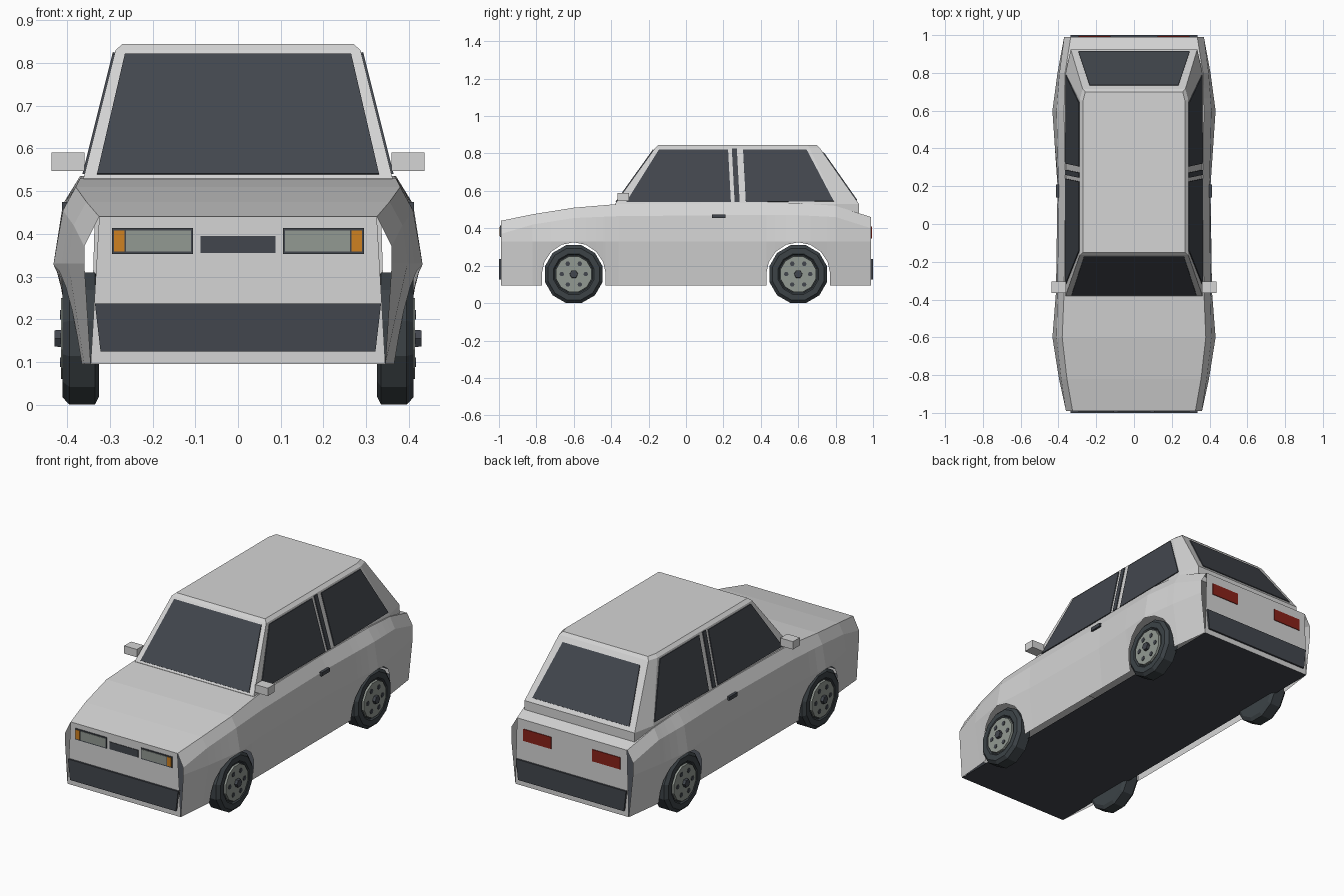
import bpy, bmesh, math
from mathutils import Vector

if "Cube" in bpy.data.objects:
    bpy.data.objects.remove(bpy.data.objects["Cube"])


def material(name, rgb):
    m = bpy.data.materials.new(name)
    m.use_nodes = True
    m.diffuse_color = (*rgb, 1)
    bsdf = m.node_tree.nodes["Principled BSDF"]
    bsdf.inputs["Base Color"].default_value = (*rgb, 1)
    bsdf.inputs["Roughness"].default_value = 0.6
    return m


PAINT = material("light grey paint", (0.66, 0.66, 0.66))
DARK = material("dark glass and trim", (0.055, 0.062, 0.075))
RUBBER = material("tyre rubber", (0.045, 0.055, 0.062))
PALE = material("lamp and rim grey", (0.29, 0.32, 0.29))
ORANGE = material("indicator orange", (0.62, 0.22, 0.015))
RED = material("tail lamp red", (0.25, 0.016, 0.01))


def build(name, verts, faces, *mats):
    bm = bmesh.new()
    vs = [bm.verts.new(v) for v in verts]
    for f in faces:
        bm.faces.new([vs[i] for i in f])
    bmesh.ops.recalc_face_normals(bm, faces=bm.faces)
    mesh = bpy.data.meshes.new(name)
    bm.to_mesh(mesh)
    bm.free()
    ob = bpy.data.objects.new(name, mesh)
    bpy.context.collection.objects.link(ob)
    for m in mats:
        mesh.materials.append(m)
    return ob


def rings(name, loops, mat):
    """Closed solid skinned through equal-sized loops of points."""
    n = len(loops[0])
    faces = [(r * n + i, r * n + (i + 1) % n, (r + 1) * n + (i + 1) % n, (r + 1) * n + i)
             for r in range(len(loops) - 1) for i in range(n)]
    faces += [tuple(range(n)), tuple(range(len(loops) * n - n, len(loops) * n))]
    return build(name, [p for l in loops for p in l], faces, mat)


def plate(name, pts, mat, thick=0.006):
    """Thin flat panel centred on a polygon."""
    pts = [Vector(p) for p in pts]
    n = (pts[1] - pts[0]).cross(pts[2] - pts[0]).normalized() * thick / 2
    return rings(name, [[p - n for p in pts], [p + n for p in pts]], mat)


def box(name, lo, hi, mat):
    loops = [[(x, y, z) for x, y in ((lo[0], lo[1]), (hi[0], lo[1]), (hi[0], hi[1]), (lo[0], hi[1]))]
             for z in (lo[2], hi[2])]
    return rings(name, loops, mat)


def lathe(name, profile, n, s, y, z, mat):
    """Solid turned about an axis parallel to x; profile is (x, radius)."""
    angles = [2 * math.pi * (i + 0.5) / n for i in range(n)]
    loops = [[(s * x, y + r * math.sin(a), z + r * math.cos(a)) for a in angles] for x, r in profile]
    return rings(name, loops, mat)


# Body shell: y, top width and height, shoulder width and height, mid and sill width
SILL, MID, AXLE, HUB_Z, ARCH = 0.095, 0.33, 0.6, 0.155, 0.17
STATIONS = [
    (-0.99, 0.325, 0.44, 0.36, 0.37, 0.36, 0.345),
    (-0.82, 0.355, 0.475, 0.385, 0.42, 0.397, 0.36),
    (-0.60, 0.38, 0.51, 0.41, 0.455, 0.432, 0.385),
    (-0.36, 0.37, 0.53, 0.405, 0.465, 0.413, 0.385),
    (0.20, 0.365, 0.535, 0.40, 0.47, 0.405, 0.385),
    (0.60, 0.37, 0.535, 0.41, 0.47, 0.432, 0.385),
    (0.80, 0.365, 0.52, 0.395, 0.46, 0.405, 0.37),
    (0.99, 0.335, 0.46, 0.37, 0.40, 0.37, 0.345),
]


def section(y):
    for a, b in zip(STATIONS, STATIONS[1:]):
        if y <= b[0]:
            t = (y - a[0]) / (b[0] - a[0])
            return [p + (q - p) * t for p, q in zip(a, b)]


def side_points(y):
    _, wt, zt, wu, zu, wm, wb = section(y)
    d = abs(abs(y) - AXLE)
    zb = HUB_Z + math.sqrt(ARCH ** 2 - d ** 2) if d < ARCH else SILL
    wb += (wm - wb) * (zb - SILL) / (MID - SILL)
    return [(wb, zb), (wm, MID), (wu, zu), (wt, zt)]


offsets = [ARCH * math.cos(math.pi * k / 8) for k in range(1, 8)]
offsets += [e * (ARCH + d) for e in (-1, 1) for d in (-0.0002, 0.0002)]
ys = sorted({round(v, 4) for v in [s[0] for s in STATIONS] + [c + o for c in (-AXLE, AXLE) for o in offsets]})
verts, faces = [], []
for y in ys:
    half = side_points(y)
    verts += [(x, y, z) for x, z in half] + [(-x, y, z) for x, z in reversed(half)]
for r in range(len(ys) - 1):
    a, b = r * 8, r * 8 + 8
    faces += [(a + i, a + i + 1, b + i + 1, b + i) for i in range(7)]
last = len(verts) - 8
faces += [(0, 3, 4, 7), (last, last + 3, last + 4, last + 7), (0, 7, last + 7, last)]
body = build("body_shell", verts, faces, PAINT, DARK)
for p in body.data.polygons:
    if max(body.data.vertices[v].co.z for v in p.vertices) < SILL + 0.001:
        p.material_index = 1

# Cabin
BASE_Z, ROOF_Z = 0.53, 0.83


def cabin_ring(z, *half):
    return [(x, y, z) for x, y in half] + [(-x, y, z) for x, y in reversed(half)]


base = [(0.362, -0.38), (0.362, 0.80), (0.335, 0.925)]
roof = [(0.287, -0.165), (0.287, 0.66), (0.272, 0.715)]
crown = [(0.27, -0.15), (0.27, 0.65), (0.258, 0.70)]
rings("cabin", [cabin_ring(0.45, *base), cabin_ring(BASE_Z, *base),
                cabin_ring(ROOF_Z, *roof), cabin_ring(0.845, *crown)], PAINT)


def slope(a, b, z):
    return a + (b - a) * (z - BASE_Z) / (ROOF_Z - BASE_Z)


# Windscreen and rear window
def end_glass(name, y0, y1, low, high, out):
    half = [(w, slope(y0, y1, z) + out, z) for w, z in (low, high)]
    plate(name, half + [(-x, y, z) for x, y, z in reversed(half)], DARK)


end_glass("windscreen", -0.38, -0.165, (0.33, 0.54), (0.265, 0.82), -0.002)
end_glass("rear_window", 0.925, 0.715, (0.295, 0.55), (0.235, 0.805), 0.002)

# Parts repeated on both sides
SIDE_GLASS = {
    "front_side_window": [(-0.32, 0.54), (-0.145, 0.82), (0.225, 0.82), (0.24, 0.54)],
    "pillar_trim": [(0.26, 0.54), (0.245, 0.825), (0.272, 0.825), (0.287, 0.54)],
    "rear_side_window": [(0.32, 0.54), (0.305, 0.82), (0.645, 0.82), (0.79, 0.545)],
}
for s, side in ((1, "left"), (-1, "right")):
    for name, pts in SIDE_GLASS.items():
        plate(f"{name}_{side}", [(s * (slope(0.362, 0.287, z) + 0.002), y, z) for y, z in pts], DARK)

    box(f"mirror_{side}", (s * 0.36, -0.365, 0.547), (s * 0.437, -0.305, 0.59), PAINT)
    box(f"door_handle_{side}", (s * 0.39, 0.14, 0.455), (s * 0.412, 0.21, 0.475), DARK)

    # Lamps
    def lamp(name, y, x0, x1, z0, z1, mat):
        plate(f"{name}_{side}", [(s * x0, y, z0), (s * x1, y, z0), (s * x1, y, z1), (s * x0, y, z1)], mat)

    lamp("headlamp_frame", -0.991, 0.105, 0.295, 0.353, 0.414, DARK)
    lamp("headlamp_lens", -0.993, 0.11, 0.262, 0.359, 0.408, PALE)
    lamp("indicator", -0.993, 0.266, 0.29, 0.359, 0.408, ORANGE)
    lamp("tail_lamp", 0.991, 0.125, 0.295, 0.345, 0.41, RED)

    # Wheels
    for y, end in ((-AXLE, "front"), (AXLE, "rear")):
        tag = f"{end}_{side}"
        lathe(f"tyre_{tag}", [(0.325, 0.14), (0.335, 0.16), (0.395, 0.16), (0.411, 0.143),
                              (0.411, 0.112), (0.403, 0.105)], 12, s, y, HUB_Z, RUBBER)
        lathe(f"rim_{tag}", [(0.395, 0.1), (0.414, 0.098)], 12, s, y, HUB_Z, PALE)
        lathe(f"hub_cap_{tag}", [(0.40, 0.024), (0.43, 0.022)], 6, s, y, HUB_Z, DARK)
        for k in range(6):
            a = math.pi * k / 3
            lathe(f"bolt_{k}_{tag}", [(0.405, 0.013), (0.417, 0.013)], 6, s,
                  y + 0.064 * math.cos(a), HUB_Z + 0.064 * math.sin(a), DARK)

# Grille and bumpers
box("grille", (-0.088, -0.993, 0.355), (0.088, -0.98, 0.395), DARK)
for name, e in (("front_bumper", -1), ("rear_bumper", 1)):
    outline = [(-0.322, 0.125), (0.322, 0.125), (0.335, 0.237), (-0.335, 0.237)]
    rings(name, [[(x, e * y, z) for x, z in outline] for y in (0.98, 1.0)], DARK)
